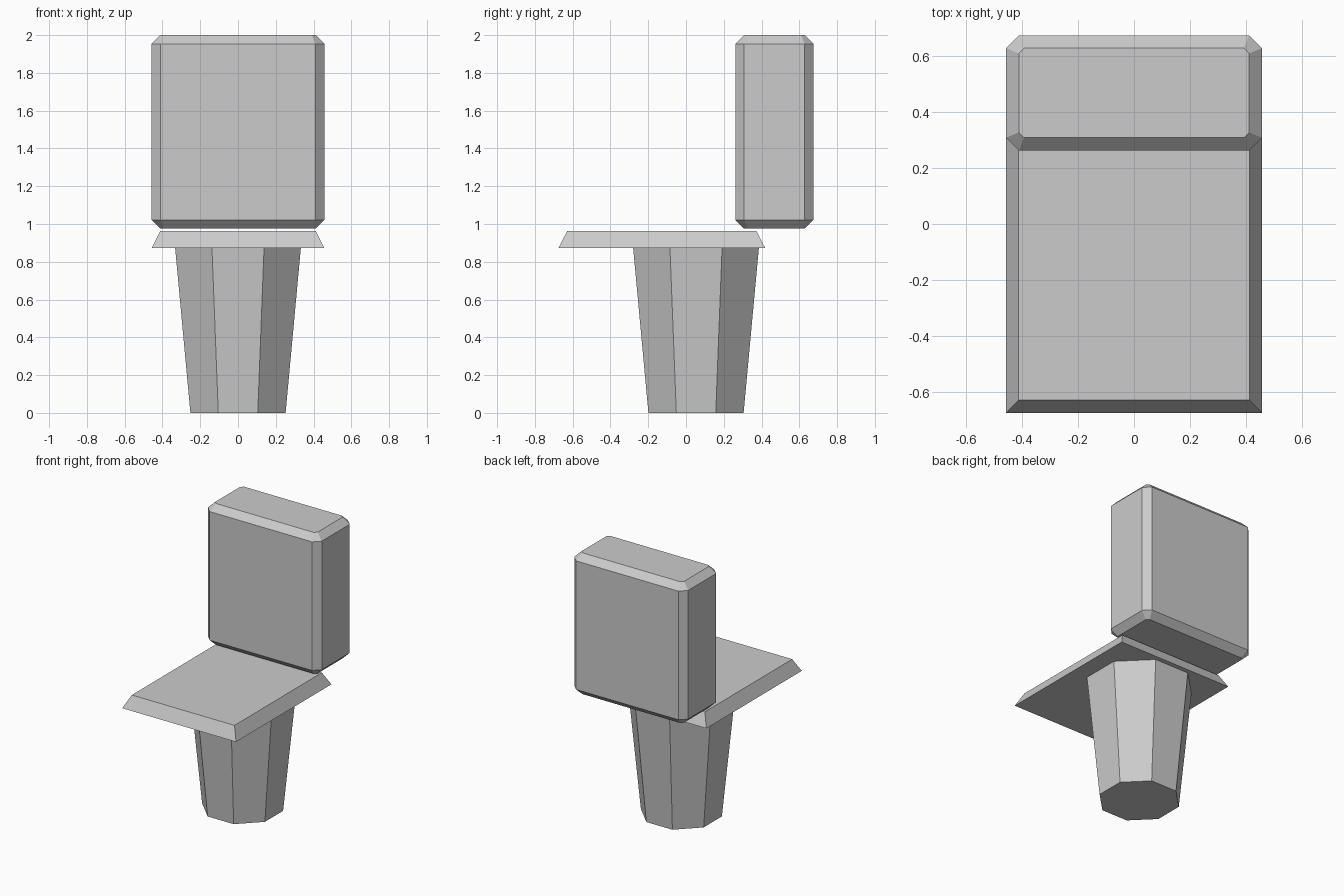
import bpy, bmesh, math

cube = bpy.data.objects.get("Cube")
if cube:
    bpy.data.objects.remove(cube, do_unlink=True)

GREY = (0.6, 0.6, 0.6, 1)
grey = bpy.data.materials.new("light grey")
grey.use_nodes = True
grey.diffuse_color = GREY
grey.node_tree.nodes["Principled BSDF"].inputs["Base Color"].default_value = GREY


def loft(name, rings):
    """Join rings of equal point count, bottom to top, and cap both ends."""
    bm = bmesh.new()
    loops = [[bm.verts.new(p) for p in ring] for ring in rings]
    n = len(loops[0])
    for low, high in zip(loops, loops[1:]):
        for i in range(n):
            j = (i + 1) % n
            bm.faces.new((low[i], low[j], high[j], high[i]))
    bm.faces.new(loops[0][::-1])
    bm.faces.new(loops[-1])
    bmesh.ops.recalc_face_normals(bm, faces=bm.faces)
    mesh = bpy.data.meshes.new(name)
    bm.to_mesh(mesh)
    bm.free()
    mesh.materials.append(grey)
    obj = bpy.data.objects.new(name, mesh)
    bpy.context.collection.objects.link(obj)
    return obj


def rectangle(hx, hy, cy, z):
    return [(sx * hx, cy + sy * hy, z)
            for sx, sy in ((-1, -1), (1, -1), (1, 1), (-1, 1))]


def octagon(apothem, cy, z):
    r = apothem / math.cos(math.pi / 8)
    angles = [(i + 0.5) * math.pi / 4 for i in range(8)]
    return [(r * math.cos(a), cy + r * math.sin(a), z) for a in angles]


def cut_rectangle(hx, hy, cut, cy, z):
    corner = ((hx, hy - cut), (hx - cut, hy))
    points = []
    for sx, sy in ((1, 1), (-1, 1), (-1, -1), (1, -1)):
        pair = corner if sx == sy else corner[::-1]
        points += [(sx * x, cy + sy * y, z) for x, y in pair]
    return points


# Tapered eight-sided pedestal
BASE_Y = 0.053
loft("pedestal", [octagon(0.252, BASE_Y, 0), octagon(0.333, BASE_Y, 0.875)])

# Thin lid with sloping sides
LID_Y = -0.128
loft("lid", [rectangle(0.457, 0.547, LID_Y, 0.873),
             rectangle(0.412, 0.501, LID_Y, 0.963)])

# Upright tank: every edge chamfered by the same amount
B = 0.046
HX, HY, TANK_Y = 0.457, 0.206, 0.468
inner_cut = B * (math.sqrt(2) - 1) ** 2 / (math.sqrt(2) - 1)
tank = [cut_rectangle(HX, HY, B, TANK_Y, z) for z in (0.975 + B, 2 - B)]
ends = [cut_rectangle(HX - B, HY - B, inner_cut, TANK_Y, z) for z in (0.975, 2)]
loft("tank", [ends[0], *tank, ends[1]])
